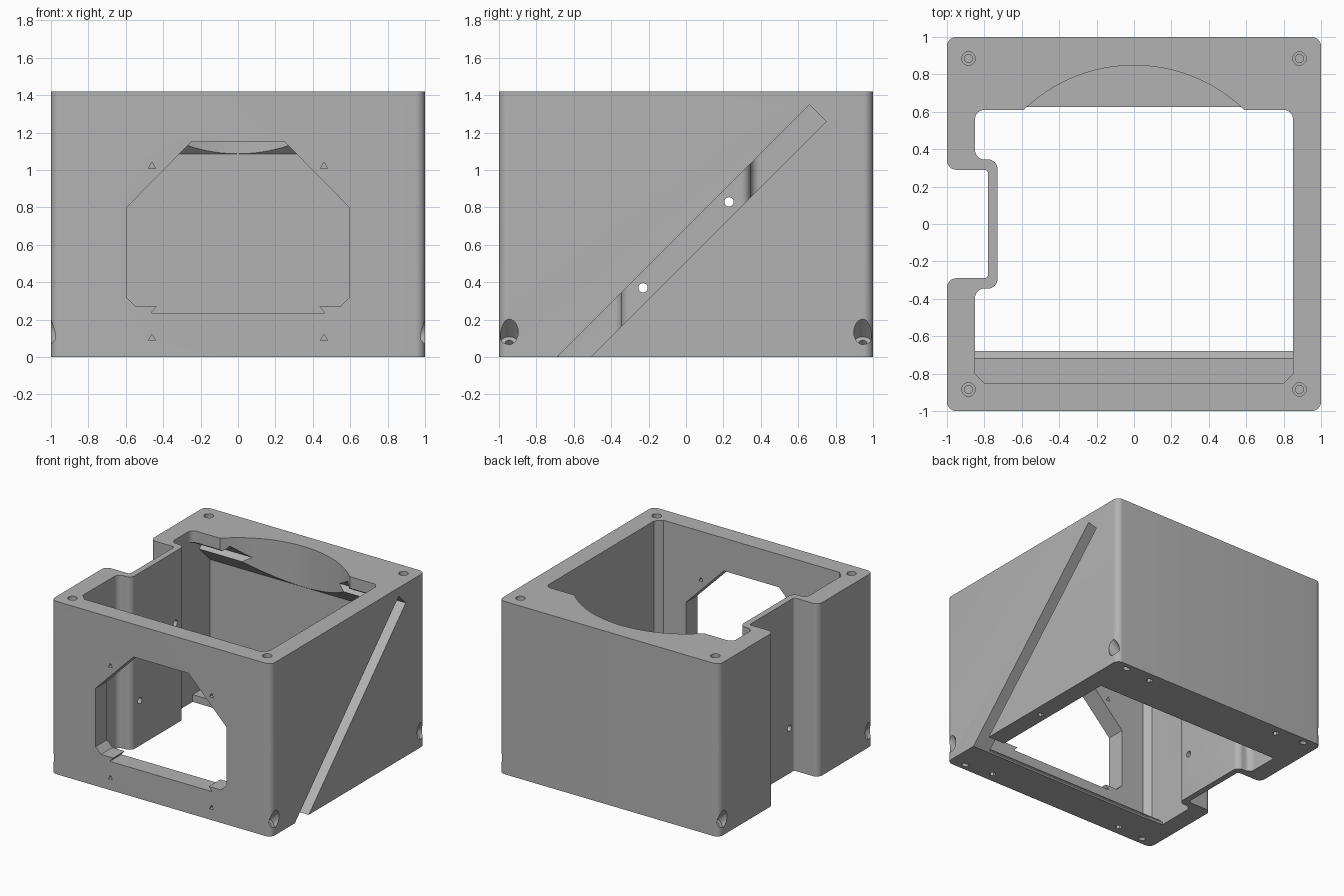
import bpy, bmesh, math
from mathutils import Vector, Matrix

if "Cube" in bpy.data.objects:
    bpy.data.objects.remove(bpy.data.objects["Cube"])

HEIGHT = 1.42
FLOOR = 0.06
INNER = 0.85


def add_object(name, bm):
    bmesh.ops.recalc_face_normals(bm, faces=bm.faces)
    mesh = bpy.data.meshes.new(name)
    bm.to_mesh(mesh)
    bm.free()
    obj = bpy.data.objects.new(name, mesh)
    bpy.context.scene.collection.objects.link(obj)
    return obj


def rounded(corners, steps=8):
    """Turn (x, y, radius) right-angle corners into an outline."""
    out = []
    for i, (x, y, r) in enumerate(corners):
        p = Vector((x, y))
        if not r:
            out.append(p)
            continue
        u = (Vector(corners[i - 1][:2]) - p).normalized()
        v = (Vector(corners[(i + 1) % len(corners)][:2]) - p).normalized()
        centre = p + r * (u + v)
        for k in range(steps + 1):
            t = math.pi / 2 * k / steps
            out.append(centre - r * (math.cos(t) * v + math.sin(t) * u))
    return out


def prism(name, outline, axis, lo, hi):
    """Extrude a closed outline along one axis."""
    place = {"x": lambda a, b, h: (h, a, b),
             "y": lambda a, b, h: (a, h, b),
             "z": lambda a, b, h: (a, b, h)}[axis]
    bm = bmesh.new()
    rings = [[bm.verts.new(place(a, b, h)) for a, b in outline] for h in (lo, hi)]
    for ring in rings:
        bm.faces.new(ring)
    n = len(outline)
    for i in range(n):
        j = (i + 1) % n
        bm.faces.new((rings[0][i], rings[0][j], rings[1][j], rings[1][i]))
    return add_object(name, bm)


def rod(name, start, end, radius, sides=20):
    a, b = Vector(start), Vector(end)
    d = b - a
    matrix = Matrix.Translation((a + b) / 2) @ d.to_track_quat("Z", "Y").to_matrix().to_4x4()
    bm = bmesh.new()
    bmesh.ops.create_cone(bm, cap_ends=True, segments=sides, radius1=radius,
                          radius2=radius, depth=d.length, matrix=matrix)
    return add_object(name, bm)


def inside_outline(front, back, chamfer, back_radius):
    """Plan of the inside, stepping around the recessed side wall."""
    c = chamfer
    front_pts = [(-INNER, front + c, 0), (-INNER + c, front, 0),
                 (INNER - c, front, 0), (INNER, front + c, 0)]
    if not c:
        front_pts = [(-INNER, front, 0), (INNER, front, 0)]
    return rounded(front_pts + [
        (INNER, back, back_radius), (-INNER, back, back_radius),
        (-INNER, 0.345, 0.05), (-0.73, 0.345, 0.05),
        (-0.73, -0.345, 0.05), (-INNER, -0.345, 0.05)])


# Housing block with the recess down one side
housing = prism("housing", rounded([
    (-1, -1, 0.05), (1, -1, 0.05), (1, 1, 0.05), (-1, 1, 0.05),
    (-1, 0.29, 0.05), (-0.78, 0.29, 0.02),
    (-0.78, -0.29, 0.02), (-1, -0.29, 0.05)]), "z", 0, HEIGHT)

# Main cavity, floor opening and the bevel on the floor's front edge
cutters = [
    prism("cavity", inside_outline(-INNER, 0.61, 0.05, 0.05), "z", FLOOR, 1.6),
    prism("floor_opening", inside_outline(-0.68, 0.625, 0, 0), "z", -0.1, 0.2),
    prism("floor_bevel", [(-0.72, 0.1), (-0.72, FLOOR), (-0.68, 0.02),
                          (-0.6, 0.02), (-0.6, 0.1)], "x", -INNER, INNER),
    # Space under the sloping lip at the back
    prism("back_space", [(0.5, FLOOR), (INNER, FLOOR), (INNER, 1.085),
                         (0.61, 1.325), (0.5, 1.325)], "x", -INNER, INNER),
]

# Round opening biting into the back lip
arc = [(0.848 * math.cos(t), 0.848 * math.sin(t))
       for t in (math.radians(45 + 90 * k / 40) for k in range(41))]
cutters.append(prism("round_opening", arc, "z", 1.0, 1.6))

# Diagonal slot through the side and into the back lip
cutters.append(prism("panel_slot", [(-0.78, -0.09), (0.66, 1.35),
                                    (0.75, 1.26), (-0.6, -0.09)], "x", -0.72, 1.1))
cutters.append(prism("lip_slot", [(0.4, 1.09), (0.66, 1.35),
                                  (0.75, 1.26), (0.4, 0.91)], "x", -INNER, -0.7))

# Front window
half = [(0.465, 0.235), (0.435, 0.27), (0.545, 0.27), (0.595, 0.32),
        (0.595, 0.8), (0.25, 1.15)]
window = half + [(-x, z) for x, z in reversed(half)]
cutters.append(prism("window", window, "y", -1.1, -0.8))

for sx in (-1, 1):
    # Three-sided pilot holes around the window
    for z in (0.1, 1.02):
        cutters.append(rod("pilot_hole", (sx * 0.46, -1.1, z), (sx * 0.46, -0.8, z), 0.022, 3))
    for sy in (-1, 1):
        # Stepped screw holes in the top corners
        x, y = sx * 0.885, sy * 0.885
        cutters.append(rod("insert_hole", (x, y, 1.32), (x, y, 1.5), 0.036))
        cutters.append(rod("screw_hole", (x, y, 1.2), (x, y, 1.4), 0.022))
        # Angled screw pockets at the bottom corners
        y = sy * 0.945
        cutters.append(rod("angled_pocket", (sx * 0.94, y, 0.075), (sx * 1.1, y, 0.235), 0.048))
        cutters.append(rod("angled_hole", (sx * 0.82, y, -0.045), (sx * 0.98, y, 0.115), 0.022))
        # Holes in the underside
        x, y = sx * 0.62, sy * 0.92
        cutters.append(rod("underside_hole", (x, y, -0.1), (x, y, 0.12), 0.025, 6))
    # Holes through the recessed wall
    y, z = sx * 0.23, 0.6 + sx * 0.23
    cutters.append(rod("wall_hole", (-0.85, y, z), (-0.68, y, z), 0.025))
cutters.append(rod("underside_hole", (0.92, 0, -0.1), (0.92, 0, 0.12), 0.022, 6))

# Cut everything out of the housing and keep the result
for cutter in cutters:
    cutter.hide_render = True
    mod = housing.modifiers.new(cutter.name, "BOOLEAN")
    mod.operation = "DIFFERENCE"
    mod.solver = "EXACT"
    mod.object = cutter
bpy.context.view_layer.update()
graph = bpy.context.evaluated_depsgraph_get()
result = bpy.data.meshes.new_from_object(housing.evaluated_get(graph))
housing.modifiers.clear()
housing.data = result
for cutter in cutters:
    bpy.data.objects.remove(cutter)

# Grey plastic
grey = bpy.data.materials.new("grey_plastic")
grey.use_nodes = True
colour = (0.45, 0.45, 0.45, 1)
grey.diffuse_color = colour
grey.node_tree.nodes["Principled BSDF"].inputs["Base Color"].default_value = colour
result.materials.clear()
result.materials.append(grey)
for poly in result.polygons:
    poly.material_index = 0

bpy.ops.object.select_all(action="DESELECT")
housing.select_set(True)
bpy.context.view_layer.objects.active = housing
bpy.ops.object.shade_smooth_by_angle(angle=math.radians(30))
